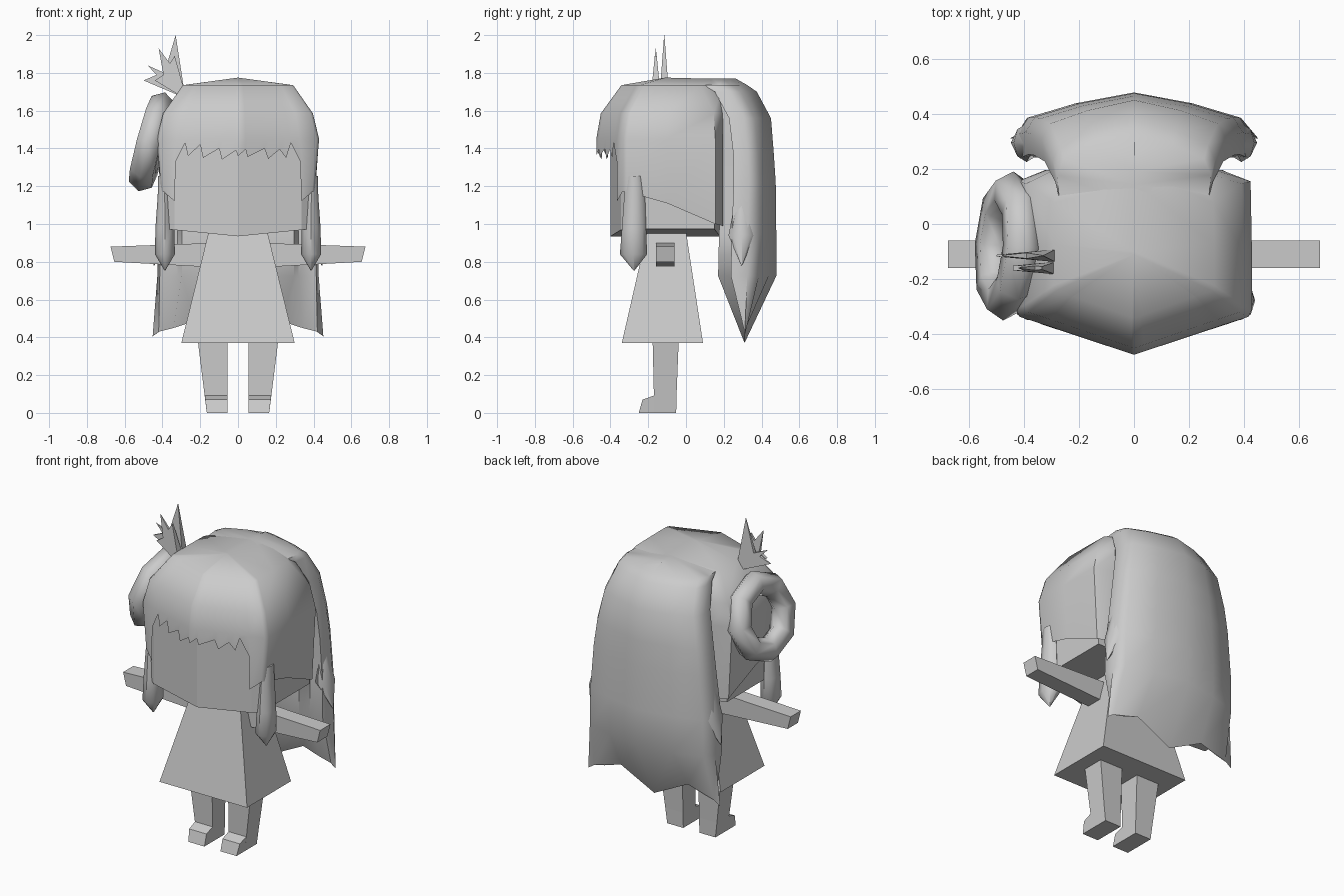
import bpy, bmesh, math

if "Cube" in bpy.data.objects:
    bpy.data.objects.remove(bpy.data.objects["Cube"], do_unlink=True)

TONE = (0.6, 0.6, 0.6, 1)
grey = bpy.data.materials.new("plain grey")
grey.use_nodes = True
grey.diffuse_color = TONE
grey.node_tree.nodes["Principled BSDF"].inputs["Base Color"].default_value = TONE


def finish(obj, smooth=None):
    """Give the part its colour and, if wanted, smooth shading."""
    obj.data.materials.append(grey)
    if smooth:
        bpy.ops.object.select_all(action='DESELECT')
        obj.select_set(True)
        bpy.context.view_layer.objects.active = obj
        bpy.ops.object.shade_smooth_by_angle(angle=math.radians(smooth))


def loft(name, rings, smooth=None, cap_first=True, cap_last=True):
    """Skin a stack of closed rings that all have the same point count."""
    bm = bmesh.new()
    rows = [[bm.verts.new(p) for p in ring] for ring in rings]
    n = len(rows[0])
    for a, b in zip(rows, rows[1:]):
        for i in range(n):
            j = (i + 1) % n
            bm.faces.new((a[i], a[j], b[j], b[i]))
    if cap_first:
        bm.faces.new(rows[0])
    if cap_last:
        bm.faces.new(rows[-1])
    bmesh.ops.remove_doubles(bm, verts=bm.verts, dist=0.0005)
    bmesh.ops.recalc_face_normals(bm, faces=bm.faces)
    mesh = bpy.data.meshes.new(name)
    bm.to_mesh(mesh)
    bm.free()
    obj = bpy.data.objects.new(name, mesh)
    bpy.context.collection.objects.link(obj)
    finish(obj, smooth)


def rect_z(x0, x1, y0, y1, z):
    return [(x0, y0, z), (x1, y0, z), (x1, y1, z), (x0, y1, z)]


def arm_end(x_low, x_high, z0, z1):
    return [(x_low, -.16, z0), (x_low, -.06, z0), (x_high, -.06, z1), (x_high, -.16, z1)]


def oval(x, y, z, rx, ry, n=8):
    return [(x + rx * math.cos(2 * math.pi * i / n),
             y + ry * math.sin(2 * math.pi * i / n), z) for i in range(n)]


def flip(rings, s):
    return [[(s * x, y, z) for x, y, z in ring] for ring in rings]


# Dress
loft("dress", [rect_z(-.30, .30, -.34, .09, .37),
               rect_z(-.155, .155, -.205, 0, .96)])

# Head: shallow wedge in front, underside folded along the centre line
head_plan = [(0, -.40), (.335, -.345), (.385, -.31), (.385, .15),
             (0, .18), (-.385, .15), (-.385, -.31), (-.335, -.345)]
loft("head", [[(0, max(-.40, min(.18, y * 1.15)), .935) for x, y in head_plan],
              [(x, y, .935 + .1 * abs(x)) for x, y in head_plan],
              [(x, y, 1.46) for x, y in head_plan]], cap_first=False)

for side, s in (("left", 1), ("right", -1)):
    # Arm
    loft(side + "_arm", flip([arm_end(.12, .12, .77, .90),
                              arm_end(.655, .675, .80, .88)], s))

    # Leg and stubby foot
    loft(side + "_leg", flip([rect_z(.055, .165, -.17, -.052, 0),
                              rect_z(.055, .177, -.17, -.05, .095),
                              rect_z(.055, .215, -.177, -.038, .40)], s))
    foot = [(-.16, 0), (-.25, 0), (-.23, .07), (-.16, .095)]
    loft(side + "_foot", flip([[(.055, y, z) for y, z in foot],
                               [(.165 + .12 * z, y, z) for y, z in foot]], s))

    # Hanging lock beside the face
    loft(side + "_front_lock", flip([
        oval(.393, -.272, 1.255, .03, .042), oval(.388, -.272, 1.15, .037, .055),
        oval(.387, -.275, .98, .05, .064), oval(.387, -.278, .84, .053, .072),
        oval(.387, -.275, .755, .003, .004)], s), smooth=50)

    # Pointed tip at the edge of the back hair
    loft(side + "_hair_tip", flip([
        oval(.37, .295, 1.15, .02, .03), oval(.39, .295, .94, .047, .07),
        oval(.445, .295, .78, .002, .002)], s), smooth=60)

# Hair cap: one column per point, jagged fringe in front, long sides
fringe = [(-.33, 1.33), (-.28, 1.43), (-.265, 1.36), (-.20, 1.42), (-.185, 1.35),
          (-.10, 1.40), (-.085, 1.34), (-.01, 1.39), (0, 1.36), (.04, 1.395),
          (.05, 1.355), (.14, 1.40), (.16, 1.345), (.22, 1.395), (.255, 1.35),
          (.28, 1.43), (.33, 1.33)]
flank = [(.335, -.365, 1.12), (.422, -.337, 1.17), (.436, -.31, 1.17), (.435, -.10, 1.11),
         (.43, .155, 1.0), (.32, .197, .99)]
columns = [(x, -.475 + .33 * abs(x), z) for x, z in fringe]
columns += flank + [(-x, y, z) for x, y, z in reversed(flank)]


def cap_level(z, kx, k_front, k_back):
    """Shrink the outline; the hidden rearmost columns keep their depth."""
    def depth(y):
        return y * (k_front if y < 0 else k_back if y < .19 else 1)
    return [(x * kx, depth(y), z) for x, y, _ in columns]


ridge = [max(y, -.11) for _, y, _ in columns]
loft("hair_cap", [
    [(x * (.93 if abs(x) > .4 else 1), y, z) for x, y, z in columns],
    cap_level(1.45, .985, 1, 1), cap_level(1.585, .91, .95, .95),
    cap_level(1.735, .67, .72, .5),
    [(0, y, 1.775 - .025 * (y + .11)) for y in ridge]],
    smooth=60, cap_first=False, cap_last=False)


# Back hair: thick curtain with rolled edges that closes to three points at the hem
def mirrored(half):
    return half + [(-x, y, z) for x, y, z in reversed(half[1:-1])]


def curtain_ring(z, w, yf, yb):
    depth = yb - yf
    neck = min(.94 * w, .32)
    return mirrored([(0, yb, z), (.5 * w, yb - .13 * depth, z), (.91 * w, yb - .3 * depth, z),
                     (w, yf + .5 * depth, z), (.97 * w, yf + .22 * depth, z),
                     (neck, yf + .24 * depth, z), (.93 * neck, yf, z), (0, yf, z)])


hem = [(0, .37), (.23, .485), (.41, .435), (.452, .405),
       (.42, .43), (.34, .45), (.23, .485), (0, .37)]
levels = [(1.769, 0, .02, .265), (1.735, .28, .03, .325), (1.70, .295, .09, .375),
          (1.56, .335, .165, .45), (1.37, .375, .19, .465), (1.22, .395, .19, .475),
          (.95, .422, .175, .478), (.725, .427, .17, .478)]
loft("back_hair", [curtain_ring(*lv) for lv in levels]
     + [mirrored([(x, .31, z) for x, z in hem])],
     smooth=60, cap_first=False, cap_last=False)

# Ring ornament leaning against the right side of the head
bpy.ops.mesh.primitive_torus_add(major_segments=8, minor_segments=6,
                                 major_radius=.198, minor_radius=.073,
                                 location=(-.457, -.08, 1.435),
                                 rotation=(0, math.radians(-75), math.radians(-4)))
ring = bpy.context.object
ring.name = "side_ring"
finish(ring, smooth=65)


# Jagged feather fins above the ring, thick at the root and sharp at the tips
def fin(name, y, outline):
    def half_width(x, z):
        return max(.0008, .024 * (1 - math.hypot(x + .29, z - 1.70) / .25))
    loft(name, [[(x, y + k * half_width(x, z), z) for x, z in outline] for k in (-1, 1)])


fin("tall_feather", -.115, [(-.30, 1.675), (-.50, 1.76), (-.43, 1.79), (-.48, 1.84),
                            (-.39, 1.80), (-.33, 2.0), (-.285, 1.71)])
fin("short_feather", -.160, [(-.30, 1.675), (-.44, 1.76), (-.395, 1.79), (-.42, 1.93),
                             (-.36, 1.85), (-.335, 1.89), (-.285, 1.71)])
